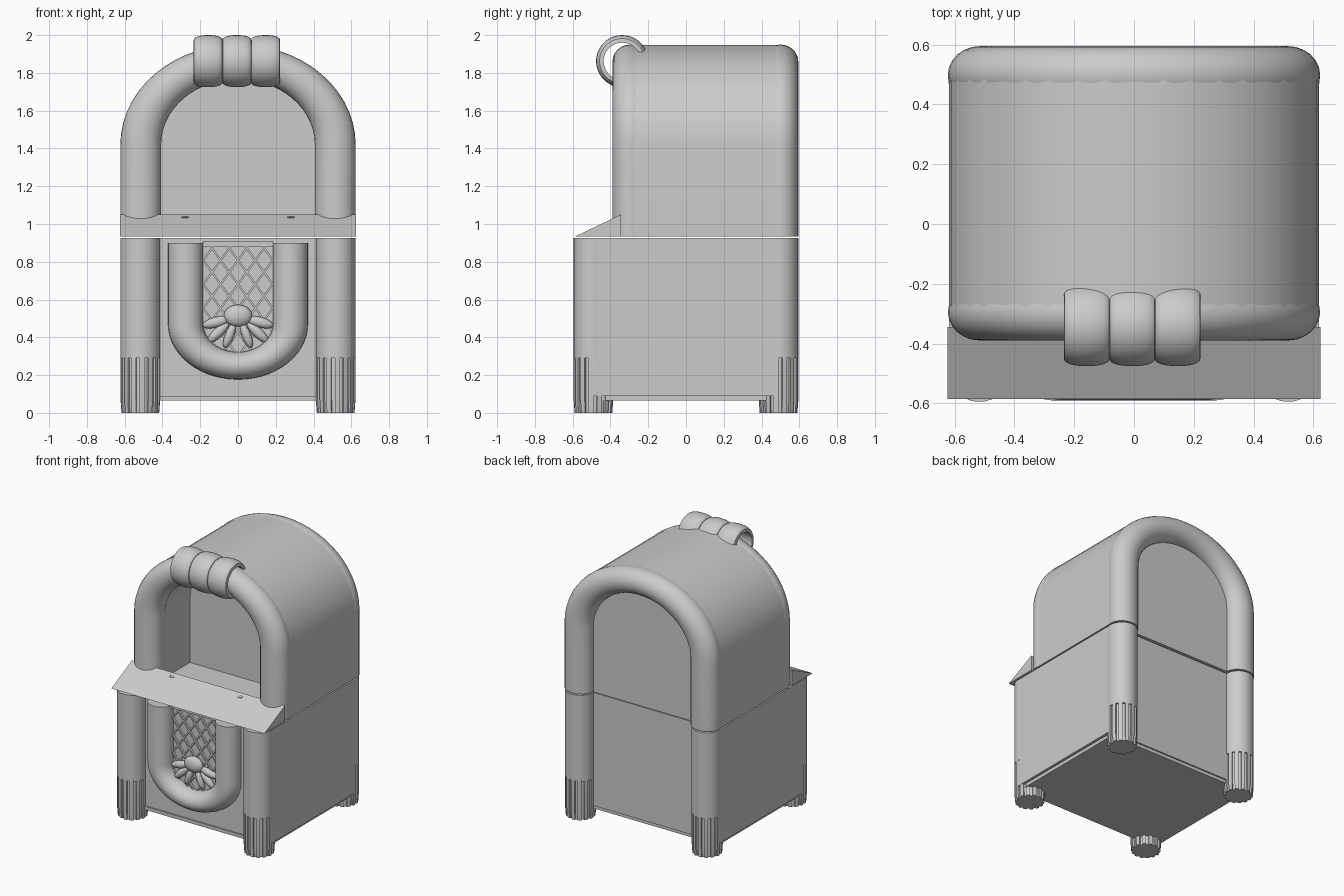
import bpy, bmesh, math
from mathutils import Vector
from math import sin, cos, pi

cube = bpy.data.objects.get("Cube")
if cube:
    bpy.data.objects.remove(cube)

grey = bpy.data.materials.new("plain_grey")
grey.use_nodes = True
tone = (0.6, 0.6, 0.6, 1)
grey.diffuse_color = tone
grey.node_tree.nodes["Principled BSDF"].inputs["Base Color"].default_value = tone


def finish(name, bm, smooth=True):
    bmesh.ops.recalc_face_normals(bm, faces=bm.faces)
    me = bpy.data.meshes.new(name)
    bm.to_mesh(me)
    bm.free()
    ob = bpy.data.objects.new(name, me)
    bpy.context.collection.objects.link(ob)
    me.materials.append(grey)
    if smooth:
        bpy.ops.object.select_all(action='DESELECT')
        ob.select_set(True)
        bpy.context.view_layer.objects.active = ob
        bpy.ops.object.shade_smooth_by_angle(angle=math.radians(35))
    return ob


def prism(name, points, direction, smooth=True):
    """Extrude a closed outline along a direction."""
    bm = bmesh.new()
    face = bm.faces.new([bm.verts.new(p) for p in points])
    ext = bmesh.ops.extrude_face_region(bm, geom=[face])["geom"]
    bmesh.ops.translate(bm, vec=direction, verts=[v for v in ext if isinstance(v, bmesh.types.BMVert)])
    return finish(name, bm, smooth)


def box(name, x0, x1, y0, y1, z0, z1):
    return prism(name, [(x0, y0, z0), (x1, y0, z0), (x1, y1, z0), (x0, y1, z0)], (0, 0, z1 - z0), False)


def loft(name, rings, closed=False):
    """Skin a row of rings, capping the ends unless the row is closed."""
    bm = bmesh.new()
    rows = [[bm.verts.new(p) for p in r] for r in rings]
    n = len(rows[0])
    for i in range(len(rows) - (0 if closed else 1)):
        a, b = rows[i], rows[(i + 1) % len(rows)]
        for j in range(n):
            k = (j + 1) % n
            bm.faces.new((a[j], a[k], b[k], b[j]))
    if not closed:
        bm.faces.new(rows[0])
        bm.faces.new(rows[-1])
    return finish(name, bm)


def arch_tube(name, a, b, zc, leg_z, y, rx, ry, rz, sign=1, sides=24, steps=28):
    """Tube following a half ellipse with two straight legs."""
    def ring(t, z=None):
        out = []
        for j in range(sides):
            p = 2 * pi * j / sides
            x = (a + rx * cos(p)) * cos(t)
            zz = zc + sign * (b + rz * cos(p)) * sin(t) if z is None else z
            out.append((x, y + ry * sin(p), zz))
        return out
    rings = [ring(0, leg_z)] + [ring(pi * i / steps) for i in range(steps + 1)] + [ring(pi, leg_z)]
    return loft(name, rings)


def arch_line(a, b, zc, z0, y, steps=20):
    mid = [(a * cos(pi * i / steps), y, zc + b * sin(pi * i / steps)) for i in range(steps + 1)]
    return [(a, y, z0)] + mid + [(-a, y, z0)]


def ellipsoid(name, centre, size, turn=0):
    bm = bmesh.new()
    bmesh.ops.create_uvsphere(bm, u_segments=16, v_segments=10, radius=1)
    for v in bm.verts:
        x, y, z = v.co.x * size[0], v.co.y * size[1], v.co.z * size[2]
        v.co = Vector(centre) + Vector((x * cos(turn) - z * sin(turn), y, x * sin(turn) + z * cos(turn)))
    return finish(name, bm)


# Lower cabinet
TOP, UP, WALL = 0.925, 0.935, 0.62
box("base_plate", -0.6, 0.6, -0.48, 0.48, 0.065, 0.09)
box("lower_cabinet", -WALL, WALL, -0.49, 0.49, 0.09, TOP)
box("front_skirt", -0.42, 0.42, -0.5, -0.47, 0.065, 0.09)

# Corner columns with fluted feet
R, TEETH = 0.105, 14
for sx, xn in ((1, "left"), (-1, "right")):
    for sy, yn in ((-1, "front"), (1, "back")):
        cx, cy = sx * 0.517, sy * 0.49

        def ring(z, radius, n=32):
            return [(cx + radius * cos(2 * pi * i / n), cy + radius * sin(2 * pi * i / n), z) for i in range(n)]
        loft(f"{yn}_{xn}_column", [ring(0.29, R), ring(TOP, R)])

        def gear(z, scale):
            pts = []
            for i in range(TEETH):
                for f, r in ((0, 0.093), (0.4, 0.093), (0.42, R), (0.7, R), (0.98, R)):
                    t = 2 * pi * (i + f) / TEETH
                    pts.append((cx + scale * r * cos(t), cy + scale * r * sin(t), z))
            return pts
        loft(f"{yn}_{xn}_foot", [gear(0, 0.95), gear(0.07, 1), gear(0.295, 1)])

# Front speaker surround
arch_tube("speaker_surround", 0.277, 0.22, 0.47, 0.9, -0.5, 0.093, 0.09, 0.073, sign=-1)
box("grille_top_bar", -0.185, 0.185, -0.51, -0.48, 0.88, 0.91)

# Diamond grille, each bar clipped to its frame
GX, Z0, Z1, DX, DZ = 0.19, 0.3, 0.88, 0.092, 0.127
bm = bmesh.new()
slope = DZ / DX
for s in (1, -1):
    for i in range(-4, 13):
        c = Z0 + i * DZ
        lo, hi = sorted(((Z0 - c) / (s * slope), (Z1 - c) / (s * slope)))
        lo, hi = max(lo, -GX), min(hi, GX)
        if hi - lo < 0.01:
            continue
        w = 0.009
        quad = [(lo, c + s * slope * lo - w), (hi, c + s * slope * hi - w),
                (hi, c + s * slope * hi + w), (lo, c + s * slope * lo + w)]
        back = [bm.verts.new((x, -0.485, z)) for x, z in quad]
        front = [bm.verts.new((x, -0.506, z)) for x, z in quad]
        bm.faces.new(front)
        for j in range(4):
            k = (j + 1) % 4
            bm.faces.new((back[j], back[k], front[k], front[j]))
finish("speaker_grille", bm, False)

# Flower ornament
ellipsoid("flower_centre", (0, -0.515, 0.515), (0.075, 0.035, 0.058))
for s, side in ((1, "left"), (-1, "right")):
    for part, x, z, length, width, turn in (("upper_leaf", 0.115, 0.48, 0.075, 0.028, -0.25),
                                            ("middle_leaf", 0.105, 0.425, 0.075, 0.026, -0.75),
                                            ("lower_leaf", 0.045, 0.41, 0.07, 0.024, -1.2)):
        ellipsoid(f"{side}_{part}", (s * x, -0.505, z), (length, 0.025, width), s * turn)

# Sloping control ledge and its buttons
prism("control_ledge", [(-0.625, -0.585, UP), (-0.625, -0.345, UP), (-0.625, -0.345, 1.05)], (1.25, 0, 0), False)
for x, side in ((0.28, "left"), (-0.28, "right")):
    ellipsoid(f"{side}_button", (x, -0.376, 1.036), (0.02, 0.012, 0.006))

# Upper cabinet: open front bay and solid rear
ARCH = 1.42
outer = arch_line(WALL, 0.527, ARCH, UP, -0.3)
inner = arch_line(0.42, 0.35, ARCH, UP, -0.3)
prism("display_bay", outer + inner[::-1], (0, 0.34, 0))
box("bay_floor", -0.43, 0.43, -0.346, 0.05, UP, UP + 0.008)
prism("rear_cabinet", arch_line(WALL, 0.527, ARCH, UP, 0.04), (0, 0.46, 0))

# Arched front and back edge tubes
for name, y in (("front_arch", -0.295), ("back_arch", 0.5)):
    arch_tube(name, 0.515, 0.438, ARCH, UP, y, 0.108, 0.095, 0.092)

# Crown clasp of three rounded lobes, open at the rear
CY, CZ, W = -0.338, 1.862, 0.077
for i, part in enumerate(("right", "middle", "left")):
    cx = (i - 1) * 0.152 - 0.006
    section = [(cx + W * sin(u), 0.108 + 0.03 * abs(cos(u)) ** 0.7) for u in [pi * (k / 12 - 0.5) for k in range(13)]]
    section += [(cx + W, 0.098), (cx - W, 0.098)]
    rings = []
    for k in range(33):
        t = math.radians(25 + 265 * k / 32)
        rings.append([(x, CY + r * cos(t), CZ + r * sin(t)) for x, r in section])
    loft(f"crown_lobe_{part}", rings)
